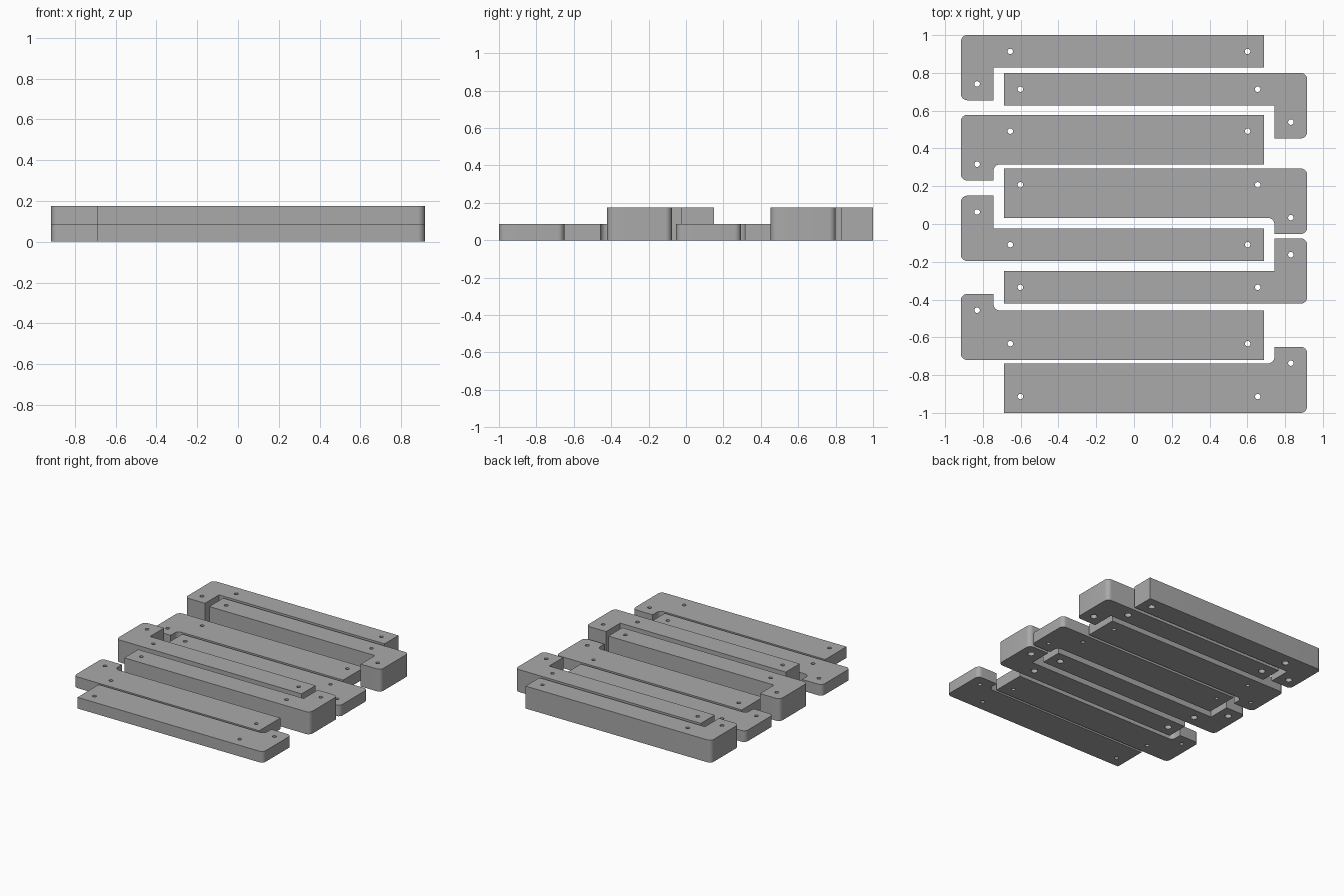
import bpy, bmesh
from math import pi, cos, sin
from mathutils import Vector

if "Cube" in bpy.data.objects:
    bpy.data.objects.remove(bpy.data.objects["Cube"], do_unlink=True)

grey = bpy.data.materials.new("plain_grey")
grey.use_nodes = True
GREY = (0.4, 0.4, 0.4, 1)
grey.diffuse_color = GREY
grey.node_tree.nodes["Principled BSDF"].inputs["Base Color"].default_value = GREY

END, TIP, ARM = 0.917, 0.688, 0.173   # hook side x, bar tip x, hook width
TALL, FLAT = 0.175, 0.087
NARROW, WIDE = 0.172, 0.262           # bar widths
INSET = ARM / 2                       # hole distance from the edges
ROUND, HOLE, BORE = 0.035, 0.0145, 0.025


def rounded(prev, corner, nxt, r, steps=8):
    """Replace a right-angled corner by an arc of radius r."""
    c = Vector(corner)
    if r == 0:
        return [c]
    u = (Vector(prev) - c).normalized()
    v = (Vector(nxt) - c).normalized()
    return [c + r * (u * (1 - sin(t)) + v * (1 - cos(t)))
            for t in (pi / 2 * i / steps for i in range(steps + 1))]


def new_object(name, bm):
    bmesh.ops.recalc_face_normals(bm, faces=bm.faces[:])
    mesh = bpy.data.meshes.new(name)
    bm.to_mesh(mesh)
    bm.free()
    obj = bpy.data.objects.new(name, mesh)
    bpy.context.collection.objects.link(obj)
    return obj


def bracket(name, side, back, hook_end, width, height):
    """L-shaped bar: side is the hook's x sign, back its straight edge y."""
    d = 1 if hook_end > back else -1
    inner = back + d * width
    arm_x = END - ARM
    fillet = ROUND if width == WIDE else 0
    outline = [((-TIP, back), 0), ((END, back), ROUND), ((END, hook_end), ROUND),
               ((arm_x, hook_end), 0), ((arm_x, inner), fillet), ((-TIP, inner), 0)]
    corners = [p for p, r in outline]
    points = []
    for i, (p, r) in enumerate(outline):
        points += rounded(corners[i - 1], p, corners[(i + 1) % len(corners)], r)

    # Extruded body
    bm = bmesh.new()
    face = bm.faces.new([bm.verts.new((side * p.x, p.y, 0)) for p in points])
    top = bmesh.ops.extrude_face_region(bm, geom=[face])["geom"]
    bmesh.ops.translate(bm, vec=(0, 0, height),
                        verts=[v for v in top if isinstance(v, bmesh.types.BMVert)])
    obj = new_object(name, bm)
    obj.data.materials.append(grey)

    # Three screw holes, stepped wider underneath on the tall bars
    bm = bmesh.new()
    profile = [(HOLE, -0.1), (HOLE, 0.3)]
    if height == TALL:
        profile = [(BORE, -0.1), (BORE, height / 2), (HOLE, height / 2), (HOLE, 0.3)]
    for x, y in ((END - 0.262, back + d * INSET), (INSET - TIP, back + d * INSET),
                 (END - INSET, hook_end - d * INSET)):
        rings = [[bm.verts.new((side * x + r * cos(k * pi / 12), y + r * sin(k * pi / 12), z))
                  for k in range(24)] for r, z in profile]
        for a, b in zip(rings, rings[1:]):
            for k in range(24):
                bm.faces.new((a[k - 1], a[k], b[k], b[k - 1]))
        bm.faces.new(rings[0])
        bm.faces.new(rings[-1])
    cutter = new_object("hole_cutter", bm)
    cutter.hide_render = True
    mod = obj.modifiers.new("holes", "BOOLEAN")
    mod.object, mod.operation, mod.solver = cutter, "DIFFERENCE", "EXACT"
    bpy.ops.object.select_all(action="DESELECT")
    bpy.context.view_layer.objects.active = obj
    obj.select_set(True)
    bpy.ops.object.modifier_apply(modifier="holes")
    bpy.data.objects.remove(cutter, do_unlink=True)
    bpy.ops.object.shade_smooth_by_angle()


# Brackets from the back to the front
bracket("tall_bracket_right_back", -1, 1.0, 0.655, NARROW, TALL)
bracket("tall_bracket_left_back", 1, 0.8, 0.453, NARROW, TALL)
bracket("flat_bracket_right_back", -1, 0.578, 0.23, WIDE, FLAT)
bracket("flat_bracket_left_back", 1, 0.294, -0.053, WIDE, FLAT)
bracket("tall_bracket_right_front", -1, -0.196, 0.15, NARROW, TALL)
bracket("tall_bracket_left_front", 1, -0.422, -0.076, NARROW, TALL)
bracket("flat_bracket_right_front", -1, -0.72, -0.37, WIDE, FLAT)
bracket("flat_bracket_left_front", 1, -1.0, -0.65, WIDE, FLAT)
